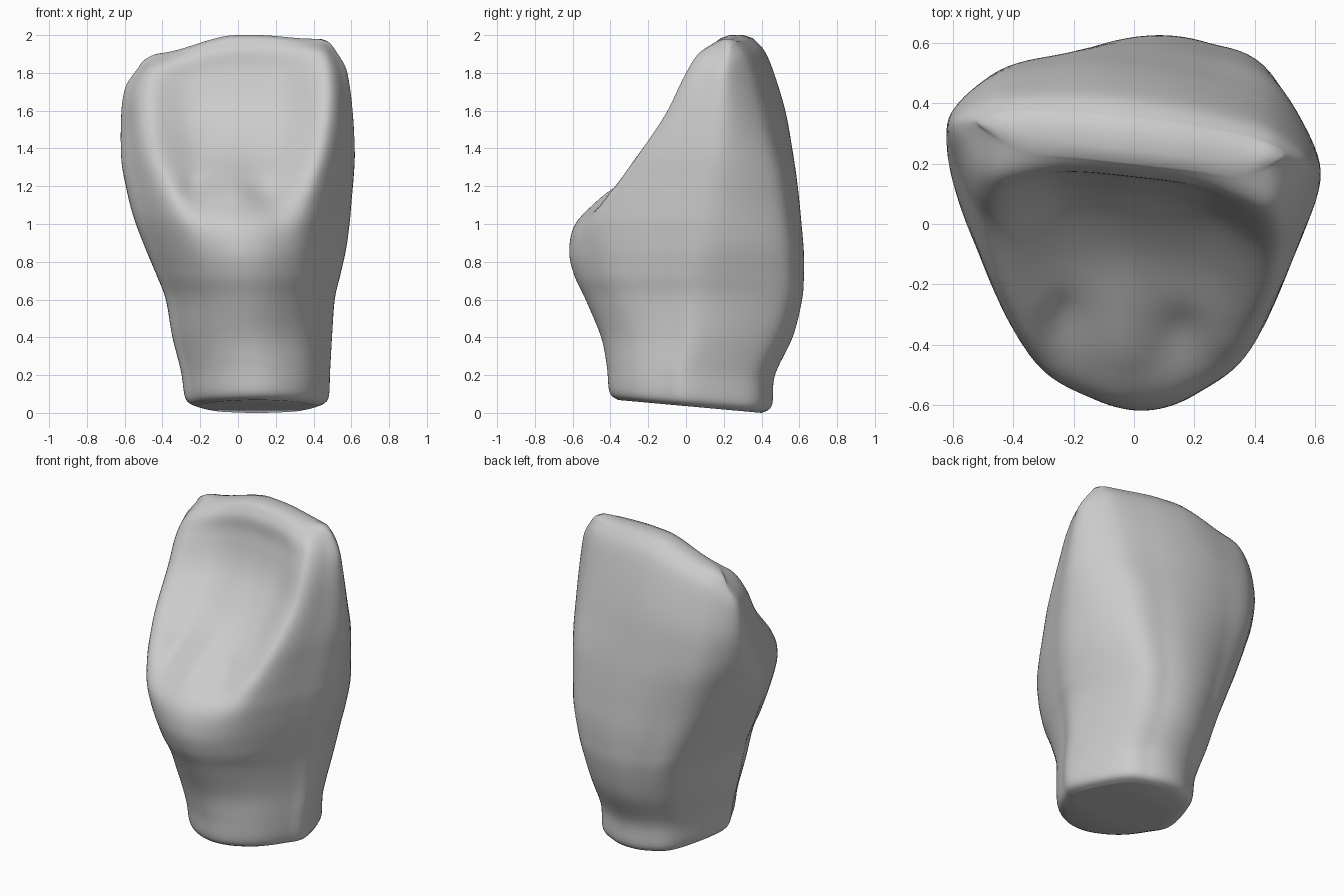
import bpy, bmesh, math

cube = bpy.data.objects.get("Cube")
if cube:
    bpy.data.objects.remove(cube)

AROUND, STEPS = 8, 6
# Levels: height, right x, left x, front y, back y, front corner, hollow depth
LEVELS = [
    (0, -.22, .42, -.36, .4, .66, 0),
    (.04, -.275, .475, -.405, .455, .66, 0),
    (.2, -.3, .485, -.42, .47, .66, 0),
    (.4, -.345, .495, -.455, .56, .66, 0),
    (.6, -.38, .51, -.535, .61, .64, 0),
    (.73, -.43, .54, -.595, .62, .63, 0),
    (.86, -.485, .57, -.62, .62, .61, 0),
    (1, -.54, .59, -.585, .61, .6, 0),
    (1.12, -.575, .6, -.485, .6, .62, .03),
    (1.25, -.6, .61, -.35, .585, .66, .08),
    (1.4, -.615, .615, -.215, .56, .71, .13),
    (1.6, -.615, .605, -.065, .52, .77, .14),
    (1.8, -.605, .585, .035, .46, .8, .11),
    (1.92, -.58, .56, .11, .41, .78, .05),
    (1.985, -.52, .5, .2, .35, .7, 0),
]


def catmull(a, b, c, d, t):
    """Smooth blend from b to c, for tuples of any length."""
    return [.5 * (2 * q + (r - p) * t + (2 * p - 5 * q + 4 * r - s) * t * t
                  + (3 * q - p - 3 * r + s) * t ** 3)
            for p, q, r, s in zip(a, b, c, d)]


def smooth(lo, hi, v):
    t = min(1, max(0, (v - lo) / (hi - lo)))
    return t * t * (3 - 2 * t)


def bump(x, z, cx, cz, w, h):
    return math.exp(-((x - cx) / w) ** 2 - ((z - cz) / h) ** 2)


def edge_height(x):
    """Biting edge: level on the left, dropping towards the right."""
    drop = .1 * smooth(0, -.45, x) + .1 * smooth(-.42, -.62, x)
    return 2 - drop - .02 * smooth(.1, .4, x) - .08 * smooth(.44, .6, x)


def section(level):
    z, xl, xr, yf, yb, fw, deep = level
    crown = smooth(.35, 1, z)
    cx, rx, cy, ry = (xl + xr) / 2, (xr - xl) / 2, (yf + yb) / 2, (yb - yf) / 2
    full = smooth(.3, .7, z) * (1 - smooth(1.2, 1.7, z))
    bu, bv, sv = .7 + .07 * crown, .7 + .07 * full, .18 * crown
    fv = -.7 - .27 * smooth(.75, 1.4, z)
    twist = .17 * smooth(.8, 1.7, z) - .06 * smooth(.1, .5, z)
    hollow = deep / ry
    side = [(bu / 2, 1 - (1 - bv) * .24), (bu, bv), (1, sv),
            ((fw + 1) / 2 + .06, (fv + sv) / 2), (fw, fv),
            (fw / 2, -1 + (1 + fv) * .25 + hollow * .85)]
    knots = [(0, 1)] + side + [(0, -1 + hollow)] + [(-u, v) for u, v in side[::-1]]
    points = []
    for k in range(len(knots)):
        quad = [knots[(k + o) % len(knots)] for o in (-1, 0, 1, 2)]
        for i in range(AROUND):
            u, v = catmull(*quad, i / AROUND)
            x, y = cx + u * rx, cy + v * ry
            # Soft lobes and grooves on the hollow front face
            if v < 0:
                y += .04 * bump(x, z, -.24, 1.2, .07, .08)
                y += .04 * bump(x, z, .15, 1.16, .08, .07)
                y -= .03 * bump(x, z, -.03, 1.2, .08, .12)
            # The crown twists slightly with height
            y -= twist * x
            height = z
            if z > 1.2:
                height = 1.2 + (z - 1.2) * (edge_height(x) - 1.2) / .8
            height += max(0, .4 - y) * .09 * (1 - smooth(0, .5, z))
            points.append((x, y, height))
    return points


# Loft the rings into one body
bm = bmesh.new()
rings = []
for n in range(len(LEVELS) - 1):
    quad = [LEVELS[min(max(n + o, 0), len(LEVELS) - 1)] for o in (-1, 0, 1, 2)]
    last = n == len(LEVELS) - 2
    for s in range(STEPS + last):
        rings.append([bm.verts.new(p) for p in section(catmull(*quad, s / STEPS))])
count = len(rings[0])
for low, high in zip(rings, rings[1:]):
    for i in range(count):
        j = (i + 1) % count
        bm.faces.new((low[i], low[j], high[j], high[i]))

# Close the root end and the biting edge, bridging back to front
quarter = count // 4
for ring, rise in ((rings[0], 0), (rings[-1], .015)):
    rows = []
    for i in range(count // 2 + 1):
        back, front = ring[quarter - i], ring[(quarter + i) % count]
        if back == front:
            rows.append([back] * 4)
            continue
        row = [back]
        for t in (.3, .7):
            p = back.co.lerp(front.co, t)
            p.z += rise * smooth(0, .1, (back.co - front.co).length)
            row.append(bm.verts.new(p))
        rows.append(row + [front])
    for one, two in zip(rows, rows[1:]):
        for k in range(3):
            corners = list(dict.fromkeys((one[k], one[k + 1], two[k + 1], two[k])))
            bm.faces.new(corners)
bmesh.ops.recalc_face_normals(bm, faces=bm.faces)

mesh = bpy.data.meshes.new("tooth_body")
bm.to_mesh(mesh)
bm.free()
body = bpy.data.objects.new("tooth_body", mesh)
bpy.context.collection.objects.link(body)

grey = bpy.data.materials.new("plain grey")
grey.use_nodes = True
grey.diffuse_color = (.6, .6, .6, 1)
grey.node_tree.nodes["Principled BSDF"].inputs["Base Color"].default_value = (.6, .6, .6, 1)
mesh.materials.append(grey)

bpy.context.view_layer.objects.active = body
body.select_set(True)
bpy.ops.object.shade_smooth_by_angle(angle=math.radians(60))
